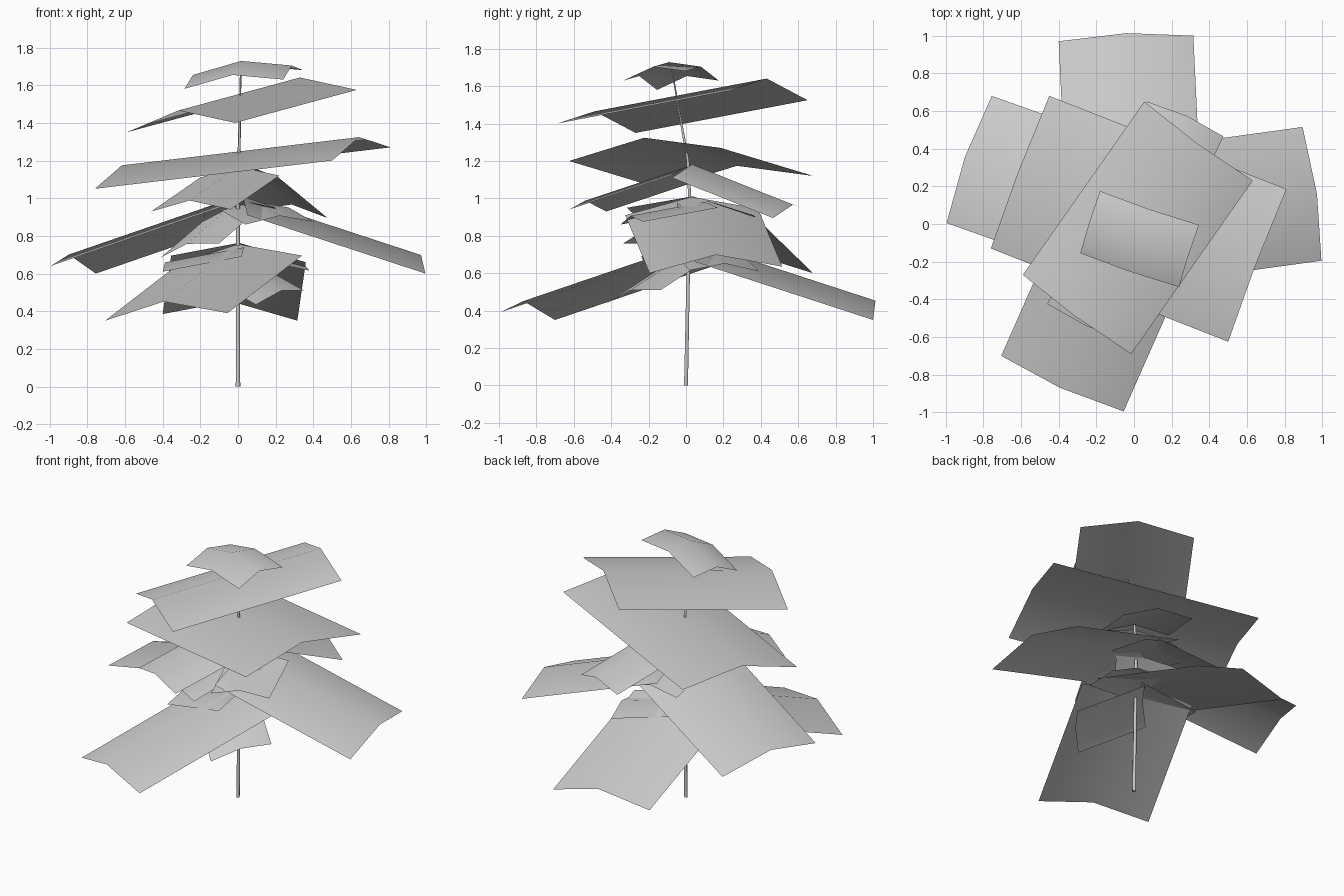
import bpy
import bmesh
from mathutils import Vector

default_cube = bpy.data.objects.get("Cube")
if default_cube:
    bpy.data.objects.remove(default_cube, do_unlink=True)


def make_material(name, colour):
    material = bpy.data.materials.new(name)
    material.use_nodes = True
    material.diffuse_color = colour
    material.node_tree.nodes["Principled BSDF"].inputs["Base Color"].default_value = colour
    return material


grey = make_material("plain grey", (0.6, 0.6, 0.6, 1.0))


def link_object(name, data):
    item = bpy.data.objects.new(name, data)
    bpy.context.scene.collection.objects.link(item)
    data.materials.append(grey)
    return item


def foliage_card(name, outer_a, outer_b, inner_b, fold, arch=0.0):
    """Rectangular leaf card with a raised lengthwise ridge.

    The corners are two outer tips and one inner end; the last corner follows
    from the parallelogram. The arch lifts the middle of the length.
    """
    outer_a, outer_b, inner_b = Vector(outer_a), Vector(outer_b), Vector(inner_b)
    across = outer_b - outer_a
    along = inner_b - outer_b
    normal = across.cross(along).normalized()
    if normal.z < 0:
        normal.negate()
    stations = (0.0, 0.5, 1.0)
    bm = bmesh.new()
    rows = []
    for u in stations:
        row = []
        for v in stations:
            lift = fold * (v == 0.5) + arch * (u == 0.5)
            row.append(bm.verts.new(outer_a + along * u + across * v + normal * lift))
        rows.append(row)
    for near, far in zip(rows, rows[1:]):
        for i in range(len(near) - 1):
            face = bm.faces.new((near[i], near[i + 1], far[i + 1], far[i]))
            face.smooth = True
            face.normal_update()
            if face.normal.z < 0:
                face.normal_flip()
    mesh = bpy.data.meshes.new(name)
    bm.to_mesh(mesh)
    bm.free()
    return link_object(name, mesh)


# Crown: small arched cap and two broad tilted cards
foliage_card("crown_cap", (-.285, -.155, 1.58), (-.18, .175, 1.63), (.345, -.005, 1.68), .05, .05)
foliage_card("upper_card", (-.59, -.27, 1.35), (-.015, -.69, 1.4), (.63, .23, 1.575), .092)
foliage_card("middle_card", (-.76, -.13, 1.05), (-.45, .68, 1.12), (.81, .185, 1.27), .09)

# Pair of medium leaves under the crown
foliage_card("medium_leaf_back", (.07, .65, .935), (.475, .465, .895), (.215, -.075, 1.11), .055)
foliage_card("medium_leaf_front", (-.46, -.425, .93), (-.04, -.625, .94), (.22, -.085, 1.12), .055)

# Four long drooping branches
foliage_card("long_leaf_right", (-.755, .68, .6), (-.995, .005, .64), (-.095, -.315, .95), .085)
foliage_card("long_leaf_left", (.895, .515, .635), (.995, -.195, .6), (.05, -.325, .91), .085)
foliage_card("long_leaf_back", (-.4, .97, .385), (.315, 1.0, .35), (.36, .05, .66), .09)
foliage_card("long_leaf_front", (-.705, -.7, .35), (-.055, -.995, .39), (.34, -.1, .695), .085)

# Small leaves tucked close to the trunk, in two tiers
foliage_card("small_leaf_upper_right", (-.41, -.11, .685), (-.1, -.335, .76), (.12, -.03, .95), .04)
foliage_card("small_leaf_upper_left", (.04, -.35, .86), (.4, -.23, .875), (.27, .17, .95), .04)
foliage_card("small_leaf_upper_back", (.2, .36, .87), (-.18, .36, .87), (-.18, -.05, .95), .04)
foliage_card("small_leaf_lower_left", (.095, -.43, .435), (.35, -.135, .51), (.03, .14, .69), .04)
foliage_card("small_leaf_lower_back", (.38, .02, .615), (.3, .39, .61), (-.12, .3, .7), .04)
foliage_card("small_leaf_lower_right", (-.4, -.2, .61), (-.36, .18, .63), (.06, .14, .71), .04)

# Slender bent trunk, tapering upward
curve = bpy.data.curves.new("trunk", "CURVE")
curve.dimensions = "3D"
curve.bevel_depth = 0.012
curve.bevel_resolution = 1
curve.use_fill_caps = True
path = curve.splines.new("POLY")
bends = [((0, 0, 0), 1.0), ((0, .02, 1.0), .8), ((.005, .01, 1.2), .7), ((.015, -.08, 1.715), .3)]
path.points.add(len(bends) - 1)
for point, (position, radius) in zip(path.points, bends):
    point.co = (*position, 1.0)
    point.radius = radius
path.use_smooth = True
link_object("trunk", curve)
